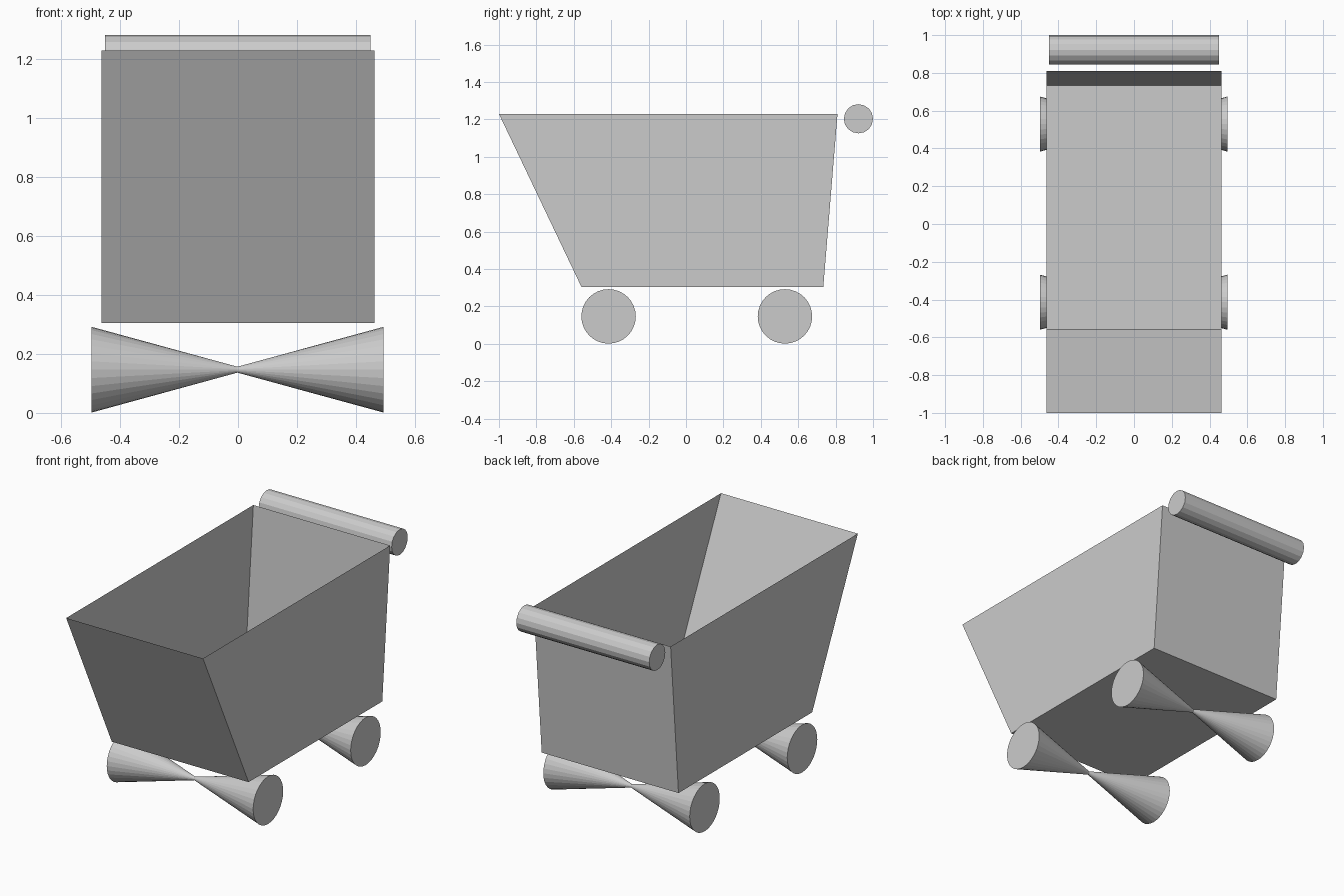
import bpy, bmesh, math
from mathutils import Vector

if "Cube" in bpy.data.objects:
    bpy.data.objects.remove(bpy.data.objects["Cube"])


def make_object(name, bm):
    bmesh.ops.recalc_face_normals(bm, faces=bm.faces[:])
    mesh = bpy.data.meshes.new(name)
    bm.to_mesh(mesh)
    bm.free()
    obj = bpy.data.objects.new(name, mesh)
    bpy.context.collection.objects.link(obj)
    return obj


def lathe_x(name, stations, y, z, sides):
    """Capped, flat-shaded round bar along x from (x, radius) stations."""
    bm = bmesh.new()
    rings = []
    for x, r in stations:
        rings.append([bm.verts.new((x,
                                    y + r * math.cos(2 * math.pi * i / sides),
                                    z + r * math.sin(2 * math.pi * i / sides)))
                      for i in range(sides)])
    for a, b in zip(rings, rings[1:]):
        for i in range(sides):
            j = (i + 1) % sides
            bm.faces.new((a[i], a[j], b[j], b[i]))
    bm.faces.new(rings[0])
    bm.faces.new(rings[-1])
    return make_object(name, bm)


# Basket: thin open-topped tub with raked front and back walls
HALF_WIDTH = 0.463
profile = [(-1.0, 1.229), (-0.559, 0.304), (0.734, 0.304), (0.81, 1.229)]
bm = bmesh.new()
left, right = [[bm.verts.new((x, y, z)) for y, z in profile]
               for x in (-HALF_WIDTH, HALF_WIDTH)]
bm.faces.new(left)
bm.faces.new(right)
for i in range(3):
    bm.faces.new((left[i], left[i + 1], right[i + 1], right[i]))
make_object("basket", bm)

# Push handle behind the rim
lathe_x("handle", [(-0.451, 0.078), (0.449, 0.078)], 0.922, 1.203, 16)

# Wheel pairs: double cones pinched at the middle
for name, y in (("front_wheels", -0.414), ("rear_wheels", 0.529)):
    lathe_x(name, [(-0.497, 0.1455), (-0.002, 0.01), (0.494, 0.1455)],
            y, 0.1465, 32)
